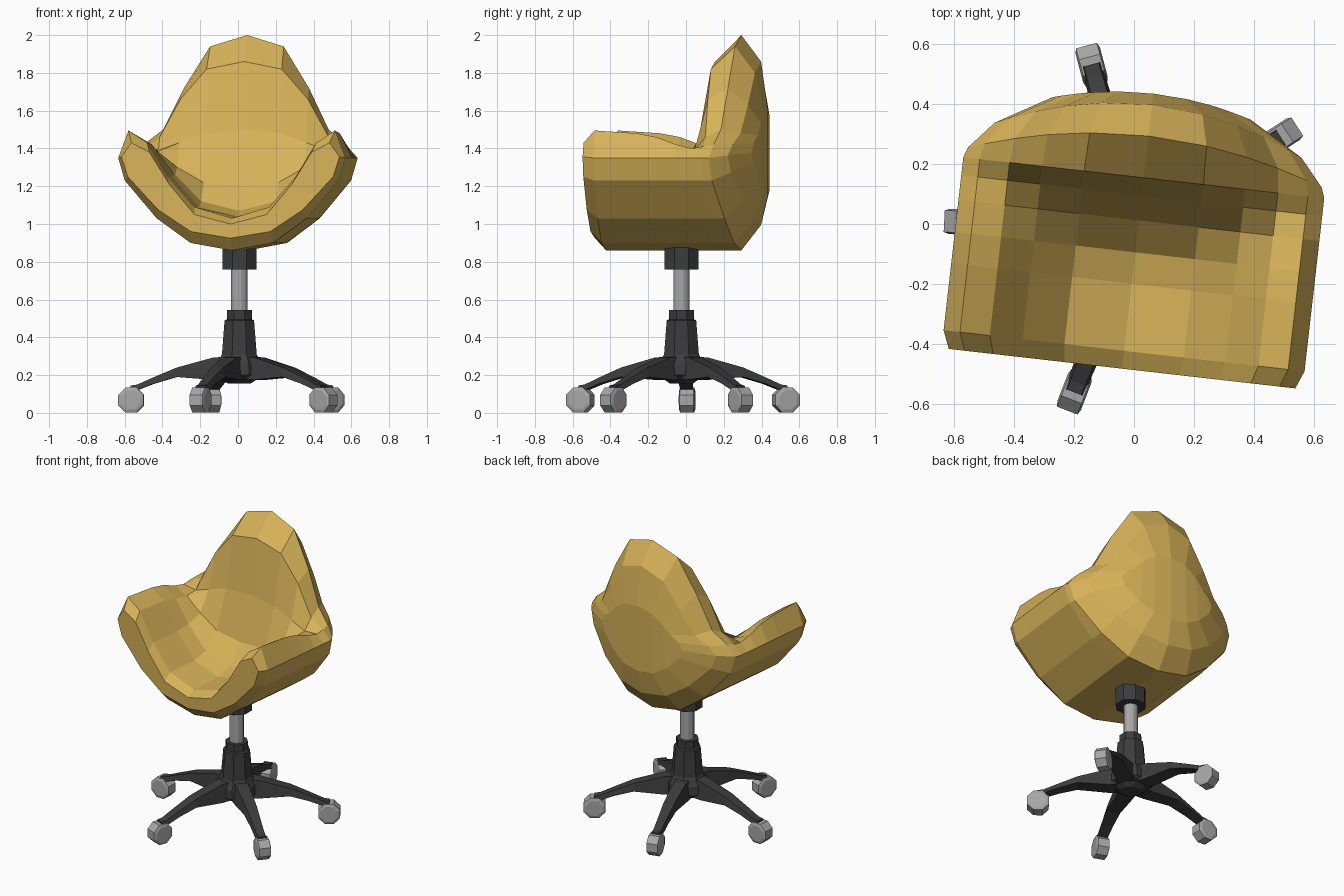
import bpy, bmesh, math
from mathutils import Matrix, Vector

if "Cube" in bpy.data.objects:
    bpy.data.objects.remove(bpy.data.objects["Cube"])


def material(name, rgb):
    m = bpy.data.materials.new(name)
    m.diffuse_color = (*rgb, 1)
    m.use_nodes = True
    m.node_tree.nodes["Principled BSDF"].inputs["Base Color"].default_value = m.diffuse_color
    return m


YELLOW = material("mustard yellow", (0.68, 0.45, 0.10))
DARK = material("dark grey", (0.045, 0.045, 0.047))
METAL = material("light grey", (0.39, 0.39, 0.39))
CX, CY = 0.007, -0.024          # centre of the swivel base


def finish(name, bm, mat, matrix=Matrix()):
    bmesh.ops.recalc_face_normals(bm, faces=bm.faces)
    me = bpy.data.meshes.new(name)
    bm.to_mesh(me)
    bm.free()
    me.materials.append(mat)
    ob = bpy.data.objects.new(name, me)
    ob.matrix_world = matrix
    bpy.context.collection.objects.link(ob)
    return ob


def loft(rings, caps=True):
    """Bridge closed rings of equal point count."""
    bm = bmesh.new()
    vs = [[bm.verts.new(p) for p in ring] for ring in rings]
    n = len(vs[0])
    for a, b in zip(vs, vs[1:]):
        for i in range(n):
            j = (i + 1) % n
            bm.faces.new((a[i], a[j], b[j], b[i]))
    if caps:
        bm.faces.new(vs[0])
        bm.faces.new(vs[-1])
    return bm, vs


def lathe(name, profile, sides, mat, matrix):
    rings = []
    for r, z in profile:
        r /= math.cos(math.pi / sides)
        rings.append([(r * math.cos((i + .5) * math.tau / sides),
                       r * math.sin((i + .5) * math.tau / sides), z) for i in range(sides)])
    bm, _ = loft(rings)
    return finish(name, bm, mat, matrix)


# Seat shell: cross-sections from front to back, symmetric in x
TOP_X = (0, .2, .34, .45, .55)
UNDER = ((.605, 1.35), (.57, 1.23), (.40, 1.03), (.22, .90), (0, .86))
# y, width scale, depth scale, bend, top heights from the centre out
SECTIONS = [
    (-.485, .96, .88, 0, (1.00, 1.05, 1.21, 1.38, 1.43)),
    (-.425, 1.0, 1.0, 0, (1.03, 1.09, 1.25, 1.43, 1.495)),
    (-.20, 1.0, 1.0, 0, (1.04, 1.09, 1.25, 1.42, 1.48)),
    (-.095, 1.0, 1.0, 0, (1.07, 1.12, 1.26, 1.40, 1.46)),
    (.012, 1.0, 1.0, 0, (1.20, 1.22, 1.30, 1.38, 1.42)),
    (.095, 1.0, 1.0, 0, (1.50, 1.48, 1.43, 1.39, 1.40)),
    (.155, 1.0, 1.0, 0, (1.86, 1.82, 1.66, 1.46, 1.41)),
    (.295, .98, 1.0, .3, (2.00, 1.94, 1.72, 1.50, 1.42)),
    (.40, .85, .75, .45, (1.86, 1.80, 1.63, 1.48, 1.42)),
    (.437, .55, .45, .45, (1.60, 1.58, 1.53, 1.47, 1.43)),
]
rings = []
for y, sx, sz, bend, tops in SECTIONS:
    half = [(x * sx, z) for x, z in zip(TOP_X, tops)]
    half += [(x * sx, 1.4 + (z - 1.4) * sz) for x, z in UNDER]
    ring = half + [(-x, z) for x, z in reversed(half[1:-1])]
    rings.append([(x, y - bend * x * x, z) for x, z in ring])
bm, vs = loft(rings, caps=False)
for ring in (vs[0], vs[-1]):            # close the U-shaped ends with strips
    n = len(ring)
    for k in range(4):
        bm.faces.new((ring[k], ring[k + 1], ring[8 - k], ring[9 - k]))
        a, b = ring[-k % n], ring[-k - 1]
        bm.faces.new((a, b, ring[10 + k], ring[9 + k]))
turn = Matrix.Rotation(math.radians(-6.5), 4, 'Z')
finish("seat_shell", bm, YELLOW, Matrix.Translation((.015, 0, 0)) @ turn)

# Swivel column
base = Matrix.Translation((CX, CY, 0))
lathe("base_hub", [(.06, .155), (.125, .20), (.12, .26), (.092, .31), (.078, .49),
                   (.066, .495), (.066, .545)], 8, DARK, base)
lathe("gas_rod", [(.043, .53), (.043, .78)], 12, METAL, base)
lathe("seat_mount", [(.09, .76), (.09, .90)], 8, DARK, base)

# Five legs with casters: radius, top z, bottom z, half width
LEG = [(.05, .30, .18, .06), (.14, .292, .175, .052), (.33, .24, .19, .046),
       (.45, .19, .155, .038), (.54, .15, .12, .034), (.575, .145, .12, .034)]
for k in range(5):
    spin = base @ Matrix.Rotation(math.radians(33 + 72 * k), 4, 'Z')
    bm, _ = loft([[(r, -w, b), (r, w, b), (r, w * .75, t), (r, -w * .75, t)]
                  for r, t, b, w in LEG])
    finish(f"leg_{k + 1}", bm, DARK, spin)
    wheel = spin @ Matrix.Translation((.573, 0, .068)) @ Matrix.Rotation(math.pi / 2, 4, 'X')
    lathe(f"caster_{k + 1}", [(.05, -.042), (.067, -.036), (.067, .036), (.05, .042)],
          8, METAL, wheel)
